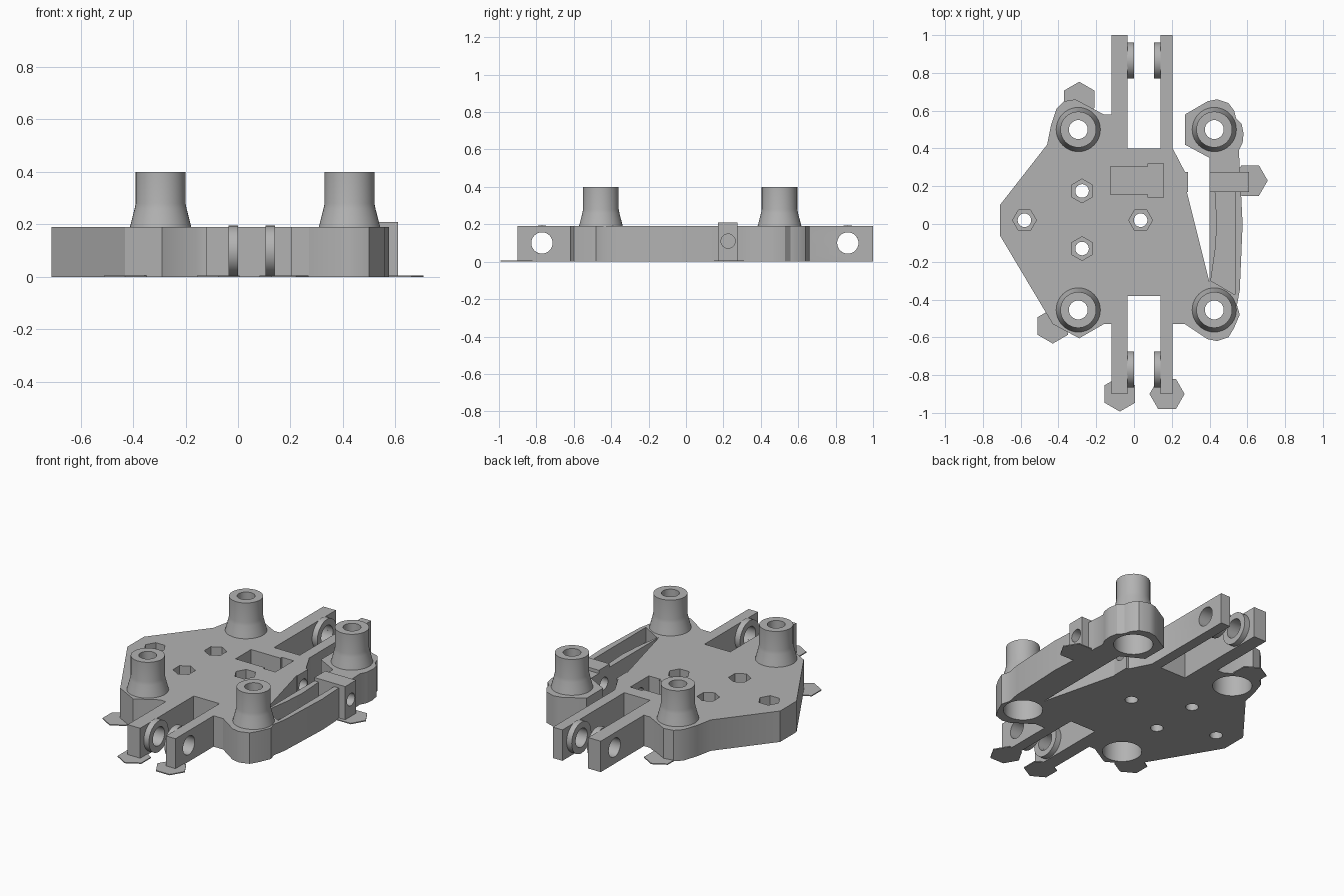
import bpy
import bmesh
from math import radians
from mathutils import Matrix, Vector

cube = bpy.data.objects.get("Cube")
if cube:
    bpy.data.objects.remove(cube, do_unlink=True)

grey = bpy.data.materials.new("light_grey_plastic")
grey.use_nodes = True
colour = (0.45, 0.45, 0.45, 1)
grey.diffuse_color = colour
grey.node_tree.nodes["Principled BSDF"].inputs["Base Color"].default_value = colour

TOP = 0.19
TO_X = Matrix.Rotation(radians(90), 4, 'Y')


def finish(name, bm):
    bmesh.ops.recalc_face_normals(bm, faces=bm.faces)
    mesh = bpy.data.meshes.new(name)
    bm.to_mesh(mesh)
    bm.free()
    mesh.materials.append(grey)
    obj = bpy.data.objects.new(name, mesh)
    bpy.context.collection.objects.link(obj)
    return obj


def prism(name, points, low, high):
    bm = bmesh.new()
    face = bm.faces.new([bm.verts.new((x, y, low)) for x, y in points])
    side = bmesh.ops.extrude_face_region(bm, geom=[face])
    verts = [v for v in side["geom"] if isinstance(v, bmesh.types.BMVert)]
    bmesh.ops.translate(bm, verts=verts, vec=(0, 0, high - low))
    return finish(name, bm)


def block(name, x0, x1, y0, y1, low, high):
    return prism(name, [(x0, y0), (x1, y0), (x1, y1), (x0, y1)], low, high)


def rod(name, x, y, z, radius, length, sides=32, turn=0, along_x=False):
    """Solid cylinder starting at the given point."""
    bm = bmesh.new()
    bmesh.ops.create_cone(bm, cap_ends=True, segments=sides, radius1=radius,
                          radius2=radius, depth=length)
    bm.transform(Matrix.Translation((0, 0, length / 2)))
    bm.transform(Matrix.Rotation(radians(turn), 4, 'Z'))
    if along_x:
        bm.transform(TO_X)
    bm.transform(Matrix.Translation((x, y, z)))
    return finish(name, bm)


def lathe(name, profile, place, along_x=False):
    """Spin a closed profile of radius and height into a hollow ring."""
    bm = bmesh.new()
    verts = [bm.verts.new((r, 0, h)) for r, h in profile]
    edges = [bm.edges.new((a, b)) for a, b in zip(verts, verts[1:] + verts[:1])]
    bmesh.ops.spin(bm, geom=verts + edges, cent=(0, 0, 0), axis=(0, 0, 1),
                   angle=radians(360), steps=40, use_merge=True)
    bmesh.ops.remove_doubles(bm, verts=bm.verts, dist=0.0001)
    if along_x:
        bm.transform(TO_X)
    bm.transform(Matrix.Translation(Vector(place)))
    return finish(name, bm)


def smooth(obj):
    bpy.ops.object.select_all(action='DESELECT')
    obj.select_set(True)
    bpy.context.view_layer.objects.active = obj
    bpy.ops.object.shade_smooth_by_angle(angle=radians(30))


def combine(target, tool, operation='DIFFERENCE'):
    tool.hide_render = True
    bpy.ops.object.select_all(action='DESELECT')
    target.select_set(True)
    bpy.context.view_layer.objects.active = target
    mod = target.modifiers.new("combine", 'BOOLEAN')
    mod.operation = operation
    mod.solver = 'EXACT'
    mod.object = tool
    bpy.ops.object.modifier_apply(modifier=mod.name)
    bpy.data.objects.remove(tool, do_unlink=True)


# Plate, hinge arms and flexing side arm in one outline, clockwise from the -x corner
left_edge = [(-0.71, -0.06), (-0.71, 0.1), (-0.46, 0.42), (-0.44, 0.52), (-0.41, 0.61),
             (-0.37, 0.65), (-0.31, 0.66), (-0.16, 0.58), (-0.12, 0.58)]
back_fork = [(-0.12, 1), (-0.035, 1), (-0.035, 0.4), (0.14, 0.4), (0.14, 1),
             (0.205, 1), (0.205, 0.4)]
split = [(0.27, 0.275), (0.285, 0.275), (0.285, 0.17), (0.28, 0.17), (0.4, -0.31),
         (0.4, 0.35), (0.27, 0.42)]
right_edge = [(0.27, 0.58), (0.39, 0.65), (0.44, 0.66), (0.5, 0.64), (0.53, 0.6),
              (0.54, 0.56), (0.57, 0.53), (0.58, 0.48), (0.575, 0.43), (0.555, 0.39),
              (0.56, 0.3), (0.575, 0), (0.56, -0.35), (0.545, -0.43), (0.56, -0.48),
              (0.53, -0.55), (0.5, -0.6), (0.44, -0.62), (0.39, -0.61), (0.27, -0.53)]
front_fork = [(0.205, -0.53), (0.205, -0.9), (0.14, -0.9), (0.14, -0.38),
              (-0.035, -0.38), (-0.035, -0.9), (-0.12, -0.9), (-0.12, -0.53)]
front_lobe = [(-0.16, -0.53), (-0.29, -0.605), (-0.43, -0.53)]
chassis = prism("chassis_plate",
                left_edge + back_fork + split + right_edge + front_fork + front_lobe, 0, TOP)

# Clamp block on the side arm
combine(chassis, block("clamp_block", 0.4, 0.61, 0.17, 0.275, 0, 0.21), 'UNION')

# Hollow in the side arm
combine(chassis, prism("arm_hollow", [(0.43, 0.17), (0.44, 0), (0.43, -0.14), (0.407, -0.3),
                                      (0.535, -0.375), (0.535, 0.17)], 0.1, 0.3))

# Stepped pocket and the clamp screw hole
combine(chassis, prism("pocket", [(-0.125, 0.155), (0.075, 0.155), (0.075, 0.14),
                                  (0.155, 0.14), (0.155, 0.32), (0.075, 0.32),
                                  (0.075, 0.305), (-0.125, 0.305)], 0.04, 0.3))
combine(chassis, rod("screw_hole", 0.1, 0.225, 0.11, 0.038, 0.7, along_x=True))

# Nut recesses with through holes
for x, y, turn in [(-0.58, 0.02, 30), (0.035, 0.02, 30), (-0.275, 0.175, 0), (-0.275, -0.13, 0)]:
    combine(chassis, rod("nut_recess", x, y, 0.1, 0.063, 0.2, sides=6, turn=turn))
    combine(chassis, rod("nut_hole", x, y, -0.1, 0.036, 0.4, sides=24))

# Hinge holes through both forks, with raised washers on the inner sides
for y in (0.865, -0.77):
    combine(chassis, rod("hinge_hole", -0.3, y, 0.1, 0.057, 0.8, along_x=True))
    for side, x in (("right", -0.036), ("left", 0.105)):
        end = "back" if y > 0 else "front"
        ring = [(0.057, 0), (0.095, 0), (0.095, 0.036), (0.057, 0.036)]
        smooth(lathe(f"hinge_washer_{end}_{side}", ring, (x, y, 0.1), along_x=True))

# Four flared towers over counterbored holes
flare = [(0.05, TOP), (0.117, TOP), (0.108, 0.225), (0.099, 0.26), (0.095, 0.28),
         (0.095, 0.4), (0.05, 0.4)]
for side, x in (("right", -0.295), ("left", 0.425)):
    for end, y in (("back", 0.5), ("front", -0.455)):
        combine(chassis, rod("counterbore", x, y, -0.1, 0.11, 0.25))
        combine(chassis, rod("tower_hole", x, y, -0.1, 0.05, 0.5, sides=40))
        smooth(lathe(f"tower_{end}_{side}", flare, (x, y, 0)))
smooth(chassis)

# Thin hexagonal pads under the outer corners
pads = [(-0.29, 0.66, 0), (-0.43, -0.54, 0), (-0.075, -0.9, 0), (0.175, -0.9, 30), (0.615, 0.23, 30)]
for i, (x, y, turn) in enumerate(pads):
    pad = rod(f"corner_pad_{i}", x, y, 0, 0.093, 0.006, sides=6, turn=turn)
    # Keep the counterbores clear
    if i < 2:
        combine(pad, rod("pad_cut", -0.295, 0.5 if y > 0 else -0.455, -0.1, 0.11, 0.3))
